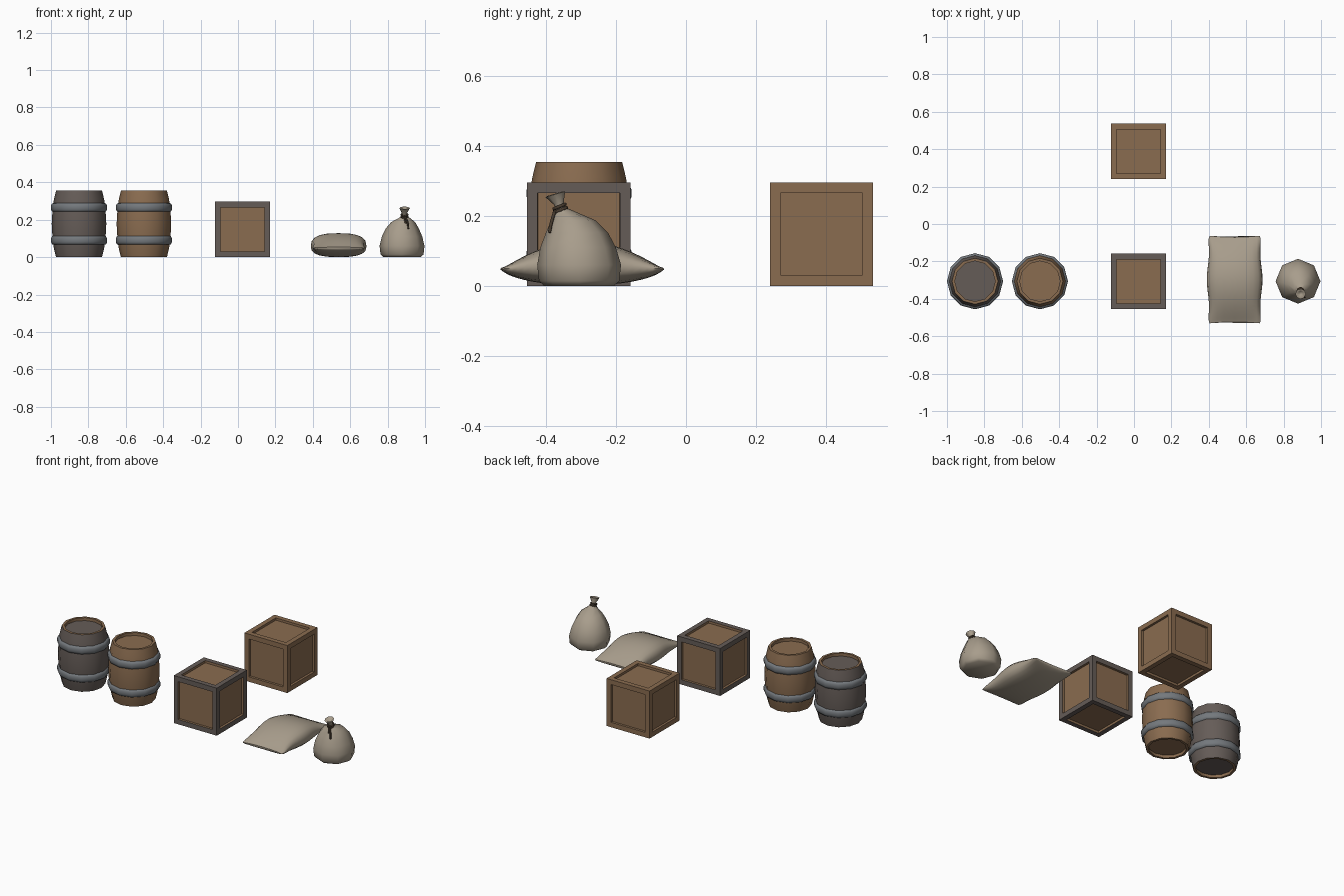
import bpy, bmesh, math
from mathutils import Vector

if "Cube" in bpy.data.objects:
    bpy.data.objects.remove(bpy.data.objects["Cube"])


def material(name, rgb):
    m = bpy.data.materials.new(name)
    m.diffuse_color = (*rgb, 1)
    m.use_nodes = True
    m.node_tree.nodes["Principled BSDF"].inputs["Base Color"].default_value = m.diffuse_color
    return m


BROWN = material("brown wood", (0.254, 0.150, 0.080))
DARK = material("dark wood", (0.130, 0.107, 0.096))
METAL = material("hoop metal", (0.175, 0.190, 0.205))
CLOTH = material("sack cloth", (0.392, 0.337, 0.262))
ROPE = material("tie rope", (0.061, 0.042, 0.027))


def finish(bm, name, mats, loc=(0, 0, 0), smooth=None):
    bmesh.ops.recalc_face_normals(bm, faces=bm.faces)
    me = bpy.data.meshes.new(name)
    bm.to_mesh(me)
    bm.free()
    for m in mats:
        me.materials.append(m)
    if smooth:
        for p in me.polygons:
            p.use_smooth = True
        me.set_sharp_from_angle(angle=math.radians(smooth))
    ob = bpy.data.objects.new(name, me)
    ob.location = loc
    bpy.context.collection.objects.link(ob)
    return ob


def skin(bm, rings, cap=True, loop=False):
    """Bridge rings of points with quads."""
    vs = [[bm.verts.new(p) for p in r] for r in rings]
    n = len(vs[0])
    pairs = list(zip(vs, vs[1:])) + ([(vs[-1], vs[0])] if loop else [])
    for k, (a, b) in enumerate(pairs):
        for i in range(n):
            j = (i + 1) % n
            bm.faces.new((a[i], a[j], b[j], b[i]))
    if cap and not loop:
        bm.faces.new(vs[0])
        bm.faces.new(vs[-1])


def circle(r, z, n, cx=0, cy=0, tilt=0):
    out = []
    for i in range(n):
        a = math.tau * i / n
        y = r * math.sin(a)
        out.append((cx + r * math.cos(a), cy + y, z + tilt * y))
    return out


# Barrels: bulging body with recessed lids at both ends, and two rounded hoops
def barrel(name, x, wood):
    H = 0.355
    prof = [(0.108, 0.018), (0.108, 0), (0.123, 0), (0.134, 0.045), (0.141, 0.09),
            (0.146, H / 2), (0.141, H - 0.09), (0.134, H - 0.045), (0.123, H),
            (0.108, H), (0.108, H - 0.018)]
    bm = bmesh.new()
    skin(bm, [circle(r, z, 12) for r, z in prof])
    for f in bm.faces:  # flat rims and their inner walls are brown
        c = f.calc_center_median()
        if math.hypot(c.x, c.y) < 0.119 and len(f.verts) == 4:
            f.material_index = 1
    finish(bm, name, [wood, BROWN], (x, -0.306, 0), 40)
    for tag, z in (("lower", 0.09), ("upper", 0.265)):
        bm = bmesh.new()
        hoop = [(0.134, -0.024), (0.144, -0.022), (0.150, -0.01), (0.150, 0.01),
                (0.144, 0.022), (0.134, 0.024)]
        skin(bm, [circle(r, z + dz, 12) for r, dz in hoop], loop=True)
        finish(bm, f"{name}_{tag}_hoop", [METAL], (x, -0.306, 0), 60)


barrel("dark_barrel", -0.85, DARK)
barrel("brown_barrel", -0.503, BROWN)


# Crates: cube with a recessed panel on each side
def crate(name, y, frame):
    bm = bmesh.new()
    bmesh.ops.create_cube(bm, size=0.296)
    sides = list(bm.faces)
    bmesh.ops.inset_individual(bm, faces=sides, thickness=0.043)
    for f in sides:
        f.material_index = 1
    bmesh.ops.inset_individual(bm, faces=sides, thickness=0.0005, depth=-0.014)
    finish(bm, name, [frame, BROWN], (0.024, y, 0.148))


crate("dark_framed_crate", -0.307, DARK)
crate("brown_crate", 0.388, BROWN)

# Lying sack: rounded cross-sections pinched to thin seams at both ends
bm = bmesh.new()
rings = []
N, M = 24, 20
for k in range(N + 1):
    v = -math.cos(math.pi * k / N)
    t = max(0, 1 - v * v)
    top = 0.053 + 0.075 * t ** 1.2
    bot = 0.043 * (1 - t ** 0.7)
    mid = 0.048 + 0.010 * t
    w = 0.143 + 0.006 * math.cos(v * math.pi * 1.6) - 0.012 * abs(v) ** 16
    ring = []
    for i in range(M):
        a = math.tau * i / M
        c, s = math.cos(a), math.sin(a)
        u = math.copysign(abs(c) ** 0.75, c)
        h = math.copysign(abs(s) ** 0.75, s)
        z = mid + h * ((top - mid) if h > 0 else (mid - bot))
        # end seams bow inwards a little between the corners
        y = 0.234 * v - math.copysign(0.008 * abs(v) ** 6 * (1 - u * u), v)
        ring.append((w * u, y, z))
    rings.append(ring)
skin(bm, rings)
finish(bm, "lying_sack", [CLOTH], (0.538, -0.297, 0), 70)

# Tied sack: eight-sided body leaning to the front, neck and flared tuft
body = [  # radius, z, centre x, centre y, tilt
    (0.100, 0.000, 0.877, -0.306, 0), (0.115, 0.014, 0.877, -0.306, 0),
    (0.120, 0.060, 0.877, -0.306, 0), (0.108, 0.110, 0.877, -0.309, 0),
    (0.089, 0.152, 0.878, -0.312, 0), (0.064, 0.187, 0.883, -0.322, 0),
    (0.033, 0.207, 0.889, -0.345, 0.1), (0.014, 0.220, 0.890, -0.358, 0.3),
    (0.014, 0.236, 0.890, -0.364, 0.3), (0.028, 0.262, 0.891, -0.374, 0.3),
    (0.022, 0.264, 0.891, -0.374, 0.3), (0.010, 0.250, 0.891, -0.369, 0.3)]
bm = bmesh.new()
skin(bm, [circle(r, z, 8, cx, cy, t) for r, z, cx, cy, t in body])
finish(bm, "tied_sack", [CLOTH], (0, 0, 0), 80)


# Rope tie: two tilted loops around the neck and two hanging ends
def rope(name, pts, closed=False):
    cu = bpy.data.curves.new(name, "CURVE")
    cu.dimensions = "3D"
    cu.bevel_depth = 0.005
    cu.bevel_resolution = 1
    cu.use_fill_caps = True
    sp = cu.splines.new("POLY")
    sp.points.add(len(pts) - 1)
    for p, q in zip(sp.points, pts):
        p.co = (*q, 1)
    sp.use_cyclic_u = closed
    cu.materials.append(ROPE)
    ob = bpy.data.objects.new(name, cu)
    bpy.context.collection.objects.link(ob)


for k, z in enumerate((0.217, 0.227)):
    rope(f"rope_loop_{k + 1}", circle(0.017, z, 10, 0.890, -0.358 - 0.004 * k, 0.4), True)
rope("rope_end_long", [(0.895, -0.375, 0.215), (0.903, -0.381, 0.197),
                       (0.909, -0.387, 0.175), (0.911, -0.391, 0.152)])
rope("rope_end_short", [(0.890, -0.375, 0.215), (0.893, -0.381, 0.195),
                        (0.897, -0.384, 0.180)])
